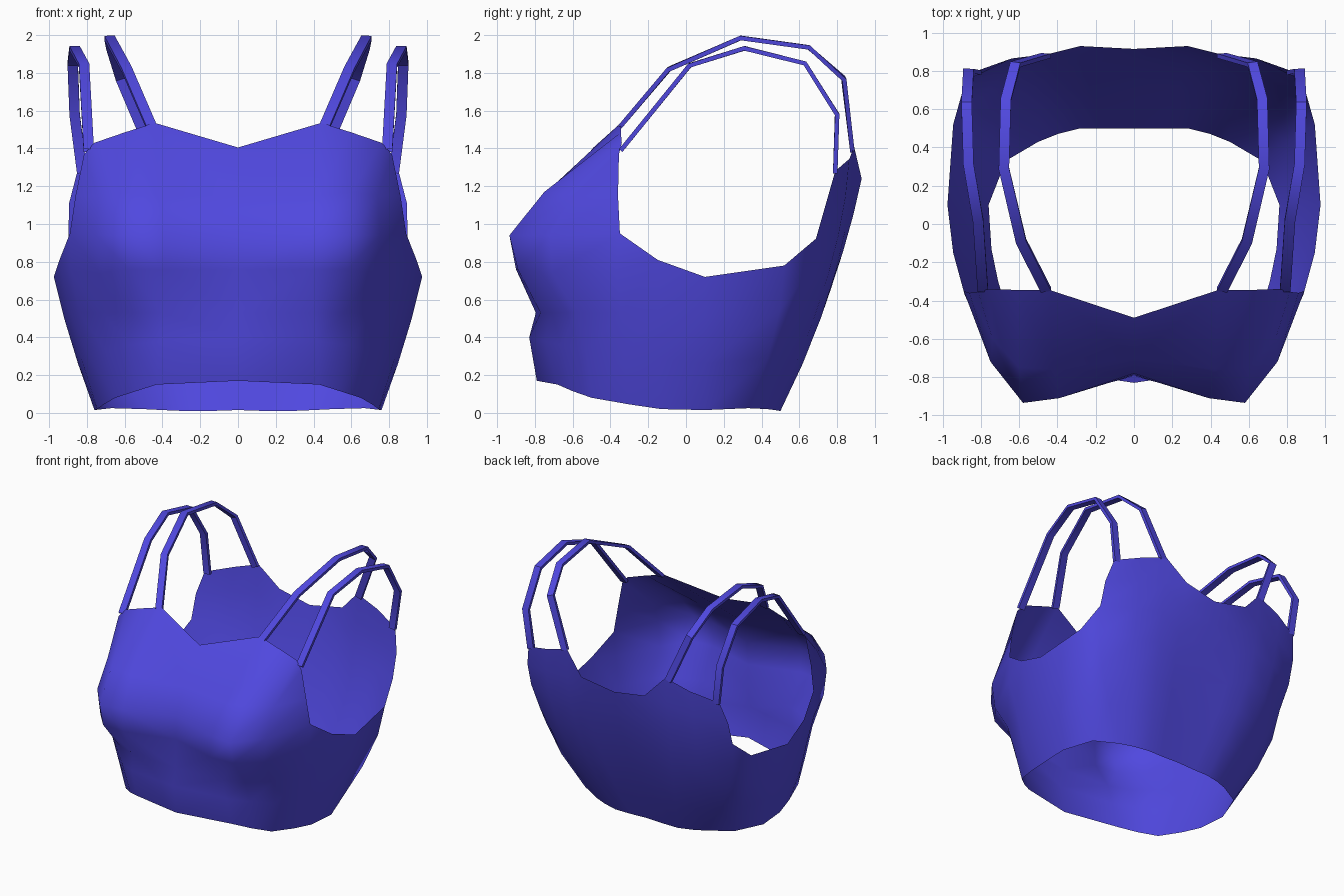
import bpy
from mathutils import Vector

if "Cube" in bpy.data.objects:
    bpy.data.objects.remove(bpy.data.objects["Cube"])

fabric = bpy.data.materials.new("blue_fabric")
fabric.diffuse_color = (0.08, 0.065, 0.74, 1)
fabric.use_nodes = True
fabric.node_tree.nodes["Principled BSDF"].inputs["Base Color"].default_value = fabric.diffuse_color


def make_part(name, verts, faces, smooth_angle):
    """Mesh object for the +x half, mirrored across x = 0."""
    mesh = bpy.data.meshes.new(name)
    mesh.from_pydata(verts, [], faces)
    mesh.materials.append(fabric)
    obj = bpy.data.objects.new(name, mesh)
    bpy.context.collection.objects.link(obj)
    mod = obj.modifiers.new("mirror", 'MIRROR')
    mod.use_clip = True
    mod.merge_threshold = 0.002
    bpy.ops.object.select_all(action='DESELECT')
    obj.select_set(True)
    bpy.context.view_layer.objects.active = obj
    bpy.ops.object.shade_smooth_by_angle(angle=smooth_angle)
    return obj


def arc(a, m, b, rows):
    """Points on a curve through hem a, middle m and top edge b."""
    a, m, b = Vector(a), Vector(m), Vector(b)
    c = 2 * m - (a + b) / 2
    return [a * (1 - t) ** 2 + c * 2 * t * (1 - t) + b * t * t
            for t in (i / (rows - 1) for i in range(rows))]


# Front panel: hem-to-top profiles from the centre line out to the armhole
front = [
    [(0, -.79, .17), (0, -.83, .40), (0, -.795, .53), (0, -.79, .76),
     (0, -.78, .94), (0, -.70, 1.15), (0, -.49, 1.405)],
    [(.43, -.68, .15), (.42, -.75, .38), (.40, -.77, .53), (.39, -.90, .76),
     (.39, -.91, .94), (.42, -.76, 1.15), (.44, -.345, 1.535)],
    [(.54, -.60, .115), (.57, -.66, .36), (.56, -.71, .53), (.58, -.89, .76),
     (.58, -.935, .94), (.60, -.75, 1.17), (.60, -.345, 1.485)],
    [(.65, -.50, .08), (.70, -.53, .33), (.72, -.58, .53), (.73, -.71, .74),
     (.75, -.72, .94), (.74, -.60, 1.15), (.76, -.34, 1.43)],
    [(.71, -.30, .045), (.79, -.33, .30), (.84, -.34, .53), (.885, -.37, .75),
     (.89, -.35, .95), (.86, -.36, 1.15), (.815, -.355, 1.37)],
]
# Side under the armhole, then back panel: hem, middle, top, row count
rest = [
    ((.745, -.13, .02), (.865, -.14, .42), (.945, -.15, .81), 4),
    ((.76, .10, .015), (.885, .10, .38), (.975, .10, .72), 4),
    ((.67, .33, .025), (.86, .47, .42), (.945, .52, .78), 4),
    ((.50, .43, .02), (.86, .63, .72), (.85, .79, 1.28), 7),
    ((.40, .47, .015), (.62, .75, .72), (.64, .865, 1.345), 7),
    ((.28, .50, .01), (.42, .79, .74), (.44, .89, 1.41), 7),
    ((.15, .50, .01), (.25, .765, .65), (.28, .93, 1.24), 7),
    ((0, .50, .015), (0, .76, .65), (0, .915, 1.19), 7),
]
columns = front + [arc(*r) for r in rest]

# Body shell: skin neighbouring columns, closing the armhole corners
verts, index, faces = [], [], []
for col in columns:
    index.append([len(verts) + i for i in range(len(col))])
    verts.extend(col)
for a, b in zip(index, index[1:]):
    n = min(len(a), len(b))
    faces += [(a[i], b[i], b[i + 1], a[i + 1]) for i in range(n - 1)]
    if len(a) > n:
        faces.append((a[n - 1], b[n - 1], a[n]))
    elif len(b) > n:
        faces.append((a[n - 1], b[n - 1], b[n]))
make_part("top_body", verts, faces, 3.14)


# Straps: flat ribbons swept along a path
def strap(name, path, width=.055, thick=.024):
    pts = [Vector(p) for p in path]
    verts, faces = [], []
    for i, p in enumerate(pts):
        t = (pts[min(i + 1, len(pts) - 1)] - pts[max(i - 1, 0)]).normalized()
        w = Vector((1, 0, 0))
        w = (w - t * w.dot(t)).normalized()
        n = t.cross(w)
        for sw, sn in ((-1, -1), (1, -1), (1, 1), (-1, 1)):
            verts.append(p + w * sw * width / 2 + n * sn * thick / 2)
    for i in range(len(pts) - 1):
        for k in range(4):
            j = (k + 1) % 4
            faces.append((4 * i + k, 4 * i + j, 4 * i + 4 + j, 4 * i + 4 + k))
    make_part(name, verts, faces, 0.7)


strap("inner_straps", [(.46, -.345, 1.52), (.59, -.09, 1.82), (.68, .29, 1.985),
                       (.67, .65, 1.935), (.62, .835, 1.77), (.46, .88, 1.39)])
strap("outer_straps", [(.79, -.345, 1.39), (.815, .02, 1.84), (.865, .31, 1.93),
                       (.875, .63, 1.85), (.865, .80, 1.58), (.825, .79, 1.27)])
